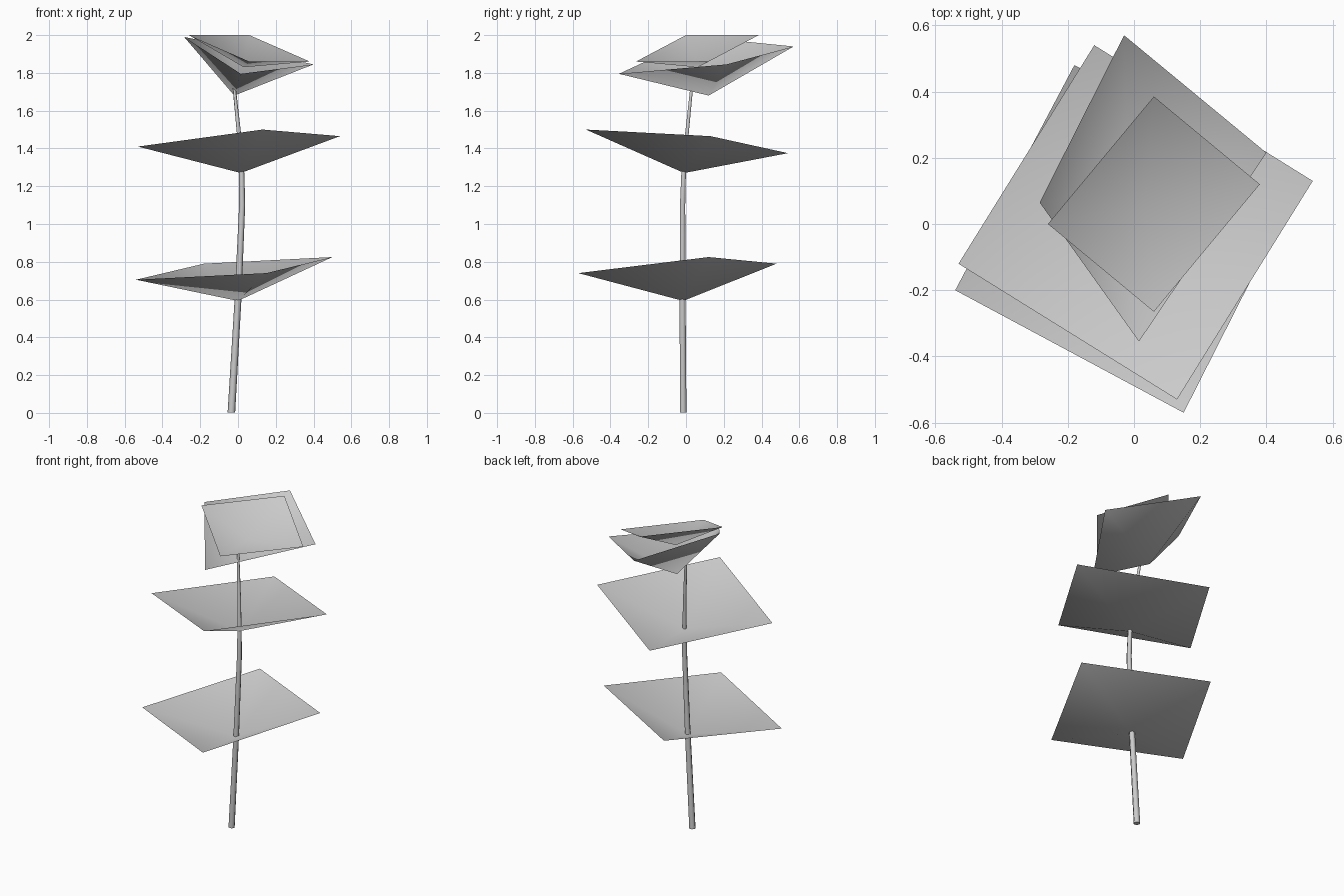
import bpy, bmesh
from mathutils import Vector
from math import cos, sin, tau

cube = bpy.data.objects.get("Cube")
if cube:
    bpy.data.objects.remove(cube)

grey = bpy.data.materials.new("plain_grey")
grey.use_nodes = True
COLOUR = (0.6, 0.6, 0.6, 1)
grey.diffuse_color = COLOUR
grey.node_tree.nodes["Principled BSDF"].inputs["Base Color"].default_value = COLOUR


def finish(bm, name):
    """Turn a bmesh into a smooth-shaded object."""
    for face in bm.faces:
        face.smooth = True
    mesh = bpy.data.meshes.new(name)
    bm.to_mesh(mesh)
    bm.free()
    mesh.materials.append(grey)
    obj = bpy.data.objects.new(name, mesh)
    bpy.context.collection.objects.link(obj)
    return obj


def leaf_card(name, centre, corners):
    """Four triangles fanned around a sunken centre."""
    bm = bmesh.new()
    mid = bm.verts.new(centre)
    rim = [bm.verts.new(c) for c in corners]
    for i, v in enumerate(rim):
        bm.faces.new((mid, v, rim[(i + 1) % len(rim)]))
    finish(bm, name)


def stem(name, path, sides=6):
    """Tapered tube along a bent path, closed at both ends."""
    bm = bmesh.new()
    rings = []
    for i, (x, y, z, r) in enumerate(path):
        ahead = Vector(path[min(i + 1, len(path) - 1)][:3])
        behind = Vector(path[max(i - 1, 0)][:3])
        turn = Vector((0, 0, 1)).rotation_difference(ahead - behind)
        rings.append([bm.verts.new(Vector((x, y, z)) + turn @ Vector(
            (r * cos(tau * k / sides), r * sin(tau * k / sides), 0)))
            for k in range(sides)])
    for low, high in zip(rings, rings[1:]):
        for k in range(sides):
            n = (k + 1) % sides
            bm.faces.new((low[k], low[n], high[n], high[k]))
    bm.faces.new(reversed(rings[0]))
    bm.faces.new(rings[-1])
    obj = finish(bm, name)
    bpy.ops.object.select_all(action='DESELECT')
    obj.select_set(True)
    bpy.context.view_layer.objects.active = obj
    bpy.ops.object.shade_smooth_by_angle(angle=1.1)


# Stem: x, y, z, radius
stem("stem", [
    (-0.035, -0.015, 0.002, 0.02),
    (0, -0.018, 0.6, 0.018),
    (0.022, -0.018, 1.1, 0.016),
    (0.02, -0.013, 1.26, 0.014),
    (0.005, 0.005, 1.48, 0.011),
    (-0.025, 0.035, 1.77, 0.008),
])

# Leaf cards from the bottom up, corners counter-clockwise
leaf_card("lower_leaf", (0, -0.015, 0.593), [
    (-0.54, -0.2, 0.705), (0.15, -0.57, 0.74),
    (0.5, 0.12, 0.825), (-0.18, 0.48, 0.79)])
leaf_card("middle_leaf", (0.015, -0.01, 1.27), [
    (-0.53, -0.12, 1.41), (0.13, -0.53, 1.5),
    (0.54, 0.13, 1.465), (-0.12, 0.54, 1.375)])
leaf_card("upper_leaf", (-0.02, 0.12, 1.68), [
    (-0.285, 0.065, 1.99), (0.015, -0.355, 1.795),
    (0.4, 0.215, 1.845), (-0.03, 0.57, 1.94)])
leaf_card("top_leaf", (0.03, 0.06, 1.83), [
    (-0.26, 0, 2), (0.06, -0.265, 1.86),
    (0.38, 0.12, 1.86), (0.06, 0.385, 2)])
